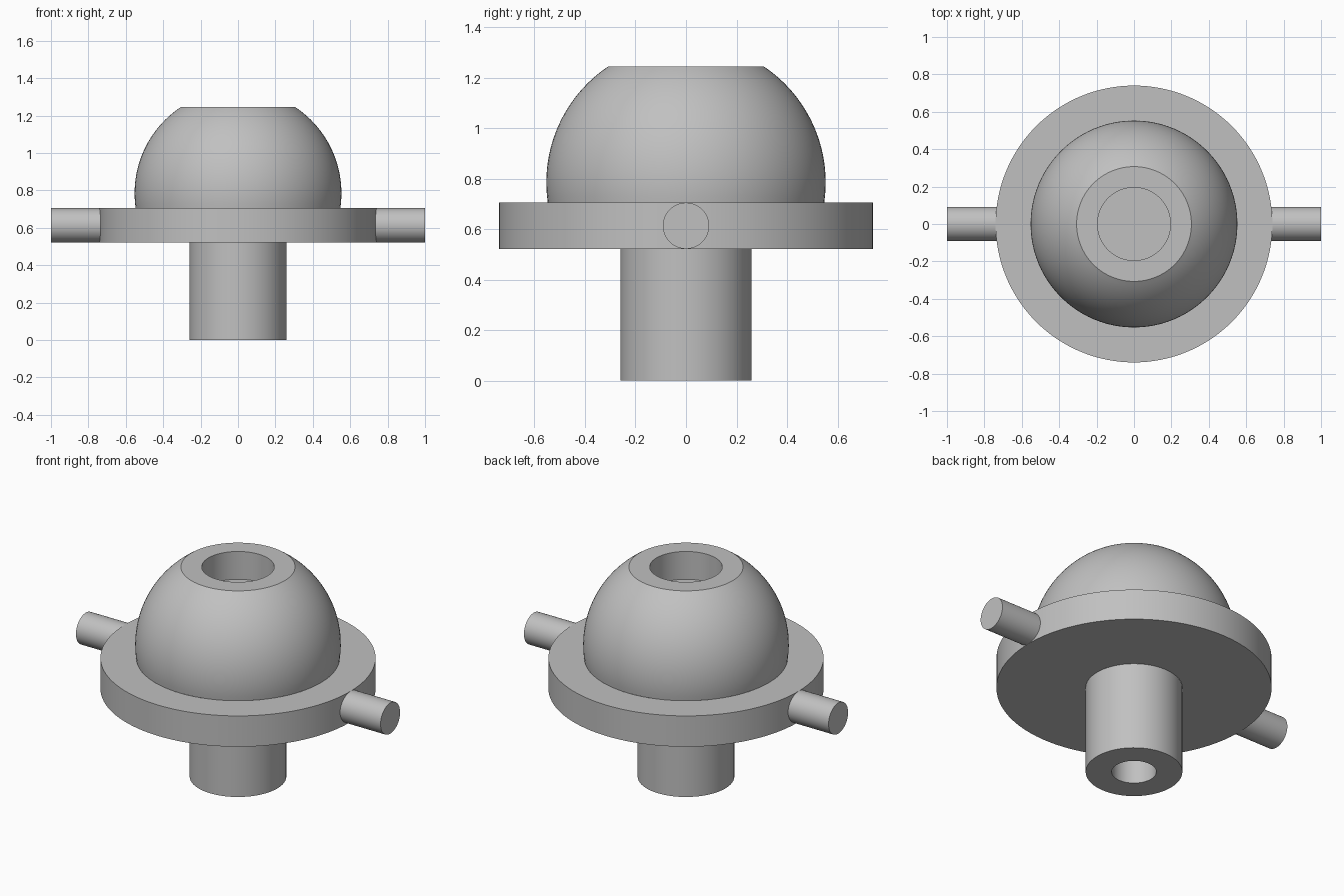
import bpy
import bmesh
from math import radians, sin, cos, asin, sqrt, pi
from mathutils import Matrix

if "Cube" in bpy.data.objects:
    bpy.data.objects.remove(bpy.data.objects["Cube"], do_unlink=True)

# One plain grey for the whole part
grey = bpy.data.materials.new("plain_grey")
grey.use_nodes = True
GREY = (0.53, 0.53, 0.53, 1)
grey.diffuse_color = GREY
grey.node_tree.nodes["Principled BSDF"].inputs["Base Color"].default_value = GREY


def finish(name, bm):
    bmesh.ops.remove_doubles(bm, verts=bm.verts, dist=1e-5)
    mesh = bpy.data.meshes.new(name)
    bm.to_mesh(mesh)
    bm.free()
    mesh.materials.append(grey)
    obj = bpy.data.objects.new(name, mesh)
    bpy.context.collection.objects.link(obj)
    bpy.ops.object.select_all(action="DESELECT")
    obj.select_set(True)
    bpy.context.view_layer.objects.active = obj
    bpy.ops.object.shade_smooth_by_angle(angle=radians(30))
    return obj


def lathe(name, profile, steps=96, turn=None):
    """Spin (radius, height) points, listed bottom to top on the outside."""
    bm = bmesh.new()
    verts = [bm.verts.new((r, 0, z)) for r, z in profile]
    edges = [bm.edges.new(pair) for pair in zip(verts, verts[1:])]
    bmesh.ops.spin(bm, geom=verts + edges, cent=(0, 0, 0), axis=(0, 0, 1),
                   angle=2 * pi, steps=steps)
    bmesh.ops.remove_doubles(bm, verts=bm.verts, dist=1e-5)
    # Face the outer surface outwards, using the profile's direction
    bm.normal_update()
    first = max(bm.faces, key=lambda f: f.calc_center_median().xy.length * abs(f.normal.xy.length))
    if first.normal.xy.dot(first.calc_center_median().xy) < 0:
        bmesh.ops.reverse_faces(bm, faces=bm.faces)
    if turn:
        bm.transform(turn)
    return finish(name, bm)


# Main dimensions
stem_r, flange_r, dome_r = 0.26, 0.74, 0.553
flange_low, flange_top, dome_mid, dome_top = 0.522, 0.705, 0.785, 1.245

# Stem with a blind bore in its underside
bore_r, bore_top = 0.12, 0.45
lathe("stem", [(0, bore_top), (bore_r, bore_top), (bore_r, 0),
               (stem_r, 0), (stem_r, flange_low)])

# Flange between stem and dome
foot_r = sqrt(dome_r ** 2 - (dome_mid - flange_top) ** 2)
lathe("flange", [(stem_r, flange_low), (flange_r, flange_low),
                 (flange_r, flange_top), (foot_r, flange_top)], 128)

# Truncated ball with a round recess in its flat top
start = asin((flange_top - dome_mid) / dome_r)
end = asin((dome_top - dome_mid) / dome_r)
rings = 24
angles = [start + (end - start) * i / rings for i in range(rings + 1)]
recess_r, recess_floor = 0.195, 1.08
lathe("dome", [(dome_r * cos(a), dome_mid + dome_r * sin(a)) for a in angles]
      + [(recess_r, dome_top), (recess_r, recess_floor), (0, recess_floor)])

# Side pins, reaching into the flange
pin_r = (flange_top - flange_low) / 2
lift = Matrix.Translation((0, 0, flange_low + pin_r))
for name, side in (("left_pin", 1), ("right_pin", -1)):
    turn = lift @ Matrix.Rotation(side * pi / 2, 4, "Y")
    lathe(name, [(pin_r, 0.71), (pin_r, 1), (0, 1)], 48, turn)
